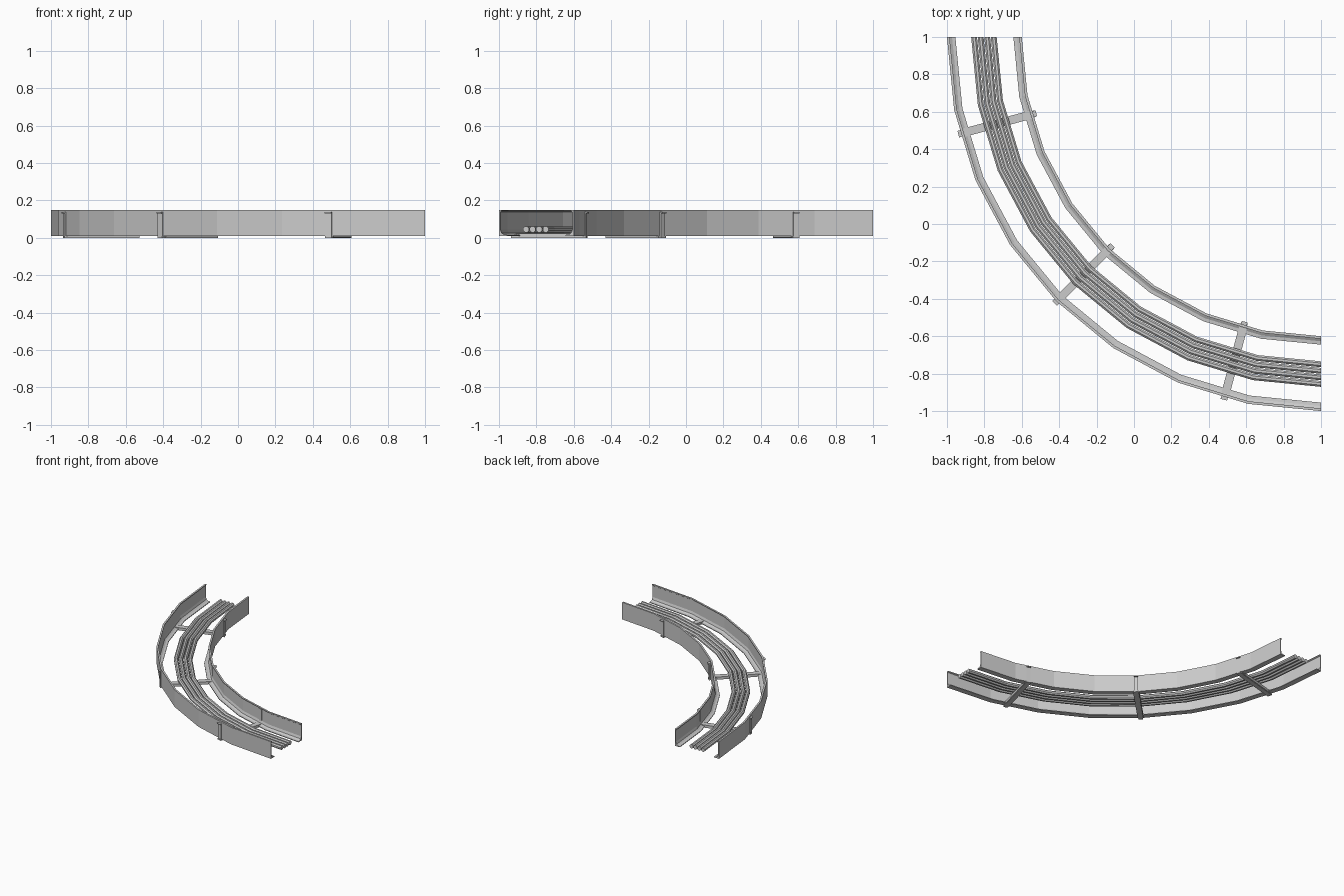
import bpy
from math import cos, sin, pi, radians

if "Cube" in bpy.data.objects:
    bpy.data.objects.remove(bpy.data.objects["Cube"])

CX, CY, SEGS = 1.0, 1.0, 8


def polar(r, a, z):
    return (CX - r * cos(a), CY - r * sin(a), z)


def add_mesh(name, verts, faces):
    me = bpy.data.meshes.new(name)
    me.from_pydata(verts, [], faces)
    ob = bpy.data.objects.new(name, me)
    bpy.context.collection.objects.link(ob)
    bpy.ops.object.select_all(action='DESELECT')
    ob.select_set(True)
    bpy.context.view_layer.objects.active = ob
    bpy.ops.object.mode_set(mode='EDIT')
    bpy.ops.mesh.select_all(action='SELECT')
    bpy.ops.mesh.normals_make_consistent(inside=False)
    bpy.ops.object.mode_set(mode='OBJECT')
    return ob


def sweep(name, profile):
    """Sweep a closed (radius, z) profile through the quarter turn."""
    n = len(profile)
    verts = [polar(r, i / SEGS * pi / 2, z) for i in range(SEGS + 1) for r, z in profile]
    faces = [(i * n + j, i * n + (j + 1) % n, (i + 1) * n + (j + 1) % n, (i + 1) * n + j)
             for i in range(SEGS) for j in range(n)]
    faces += [tuple(range(n)), tuple(range(SEGS * n, SEGS * n + n))]
    return add_mesh(name, verts, faces)


def radial_box(name, deg, r0, r1, width, z0, z1):
    """Box lying along a radius of the bend."""
    bpy.ops.mesh.primitive_cube_add(size=1, location=polar((r0 + r1) / 2, radians(deg), (z0 + z1) / 2),
                                    rotation=(0, 0, radians(deg)))
    ob = bpy.context.object
    ob.name = name
    ob.scale = (r1 - r0, width, z1 - z0)


# Side rails: thin wall, top lip and filleted bottom flange facing the tray
rail = [(0, .01), (.045, .01), (.045, .016), (.027, .018), (.014, .026), (.007, .045),
        (.007, .138), (.014, .143), (.014, .15), (0, .15)]
sweep("outer_rail", [(2.0 - d, z) for d, z in rail])
sweep("inner_rail", [(1.6 + d, z) for d, z in rail])

# Four cables lying side by side on the rungs
for k in range(4):
    rc = 1.75 + .035 * k
    sweep(f"cable_{k + 1}", [(rc + .017 * cos((j + .5) * pi / 4), .045 + .017 * sin((j + .5) * pi / 4))
                             for j in range(8)])

# Rungs with hold-down straps and top lips at both ends
for deg in (15, 45, 75):
    grow = .006 if deg == 45 else 0
    radial_box(f"rung_{deg}", deg, 1.6, 1.985, .045, .003, .024)
    radial_box(f"base_plate_{deg}", deg, 1.584, 2.0 + grow, .036, 0, .01)
    radial_box(f"outer_strap_{deg}", deg, 1.988, 1.997 + grow, .036, .005, .135)
    radial_box(f"outer_strap_lip_{deg}", deg, 1.988, 2.008 + grow, .036, .131, .137)
    radial_box(f"inner_strap_{deg}", deg, 1.588, 1.602, .032, .005, .135)
    radial_box(f"inner_strap_lip_{deg}", deg, 1.576, 1.602, .032, .131, .137)
